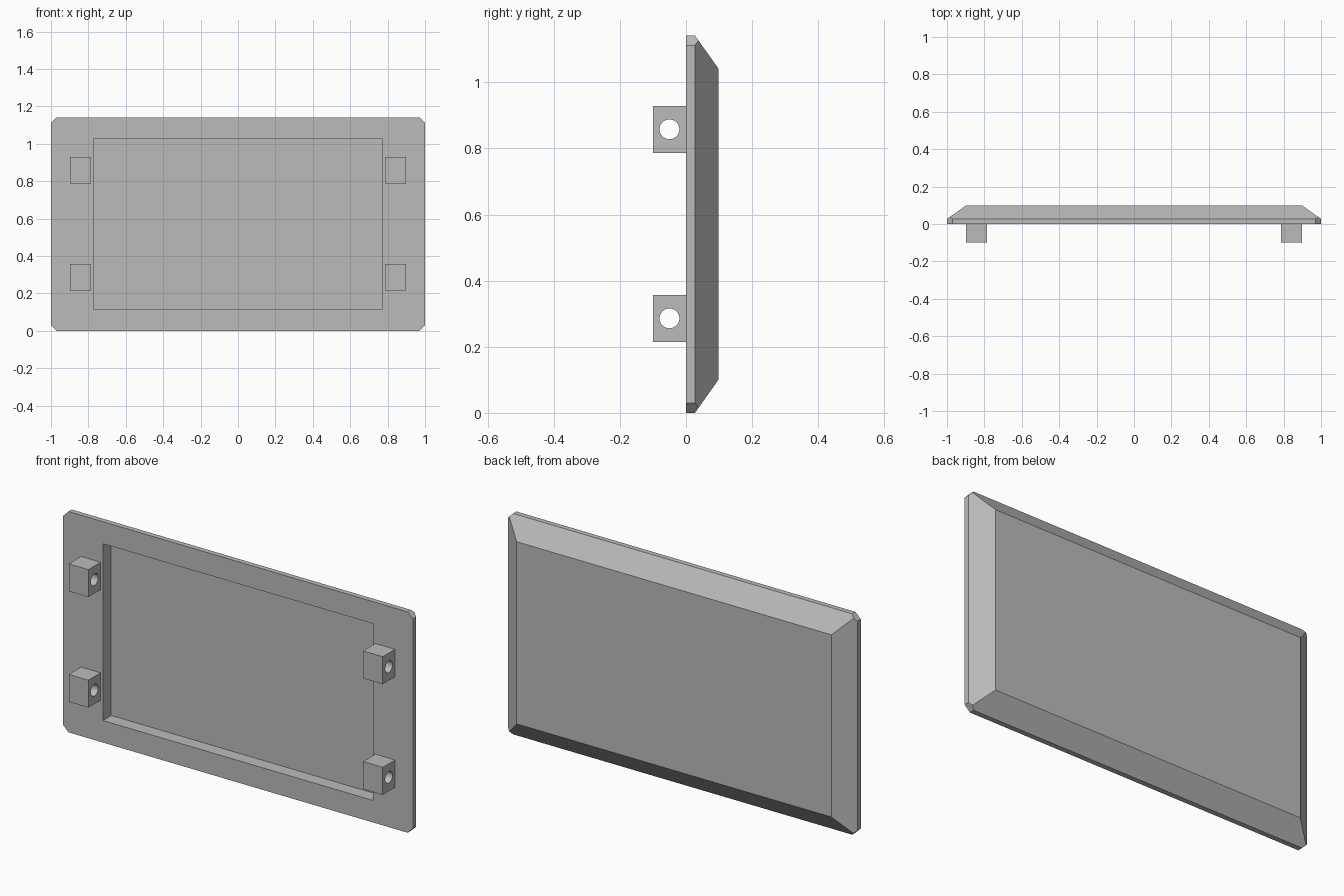
import bpy, bmesh, math
from mathutils import Vector

cube = bpy.data.objects.get("Cube")
if cube:
    bpy.data.objects.remove(cube, do_unlink=True)

HEIGHT = 1.142
MID = HEIGHT / 2
DEPTH = 0.098    # panel thickness
RIM = 0.027      # straight part of the edge
BEVEL = 0.1      # inset of the sloped border
CORNER = 0.03    # cut at each corner

grey = bpy.data.materials.new("plain grey")
grey.use_nodes = True
colour = (0.5, 0.5, 0.5, 1)
grey.diffuse_color = colour
grey.node_tree.nodes["Principled BSDF"].inputs["Base Color"].default_value = colour


def make_object(name, bm):
    bmesh.ops.recalc_face_normals(bm, faces=bm.faces)
    mesh = bpy.data.meshes.new(name)
    bm.to_mesh(mesh)
    bm.free()
    mesh.materials.append(grey)
    obj = bpy.data.objects.new(name, mesh)
    bpy.context.collection.objects.link(obj)
    return obj


def ring(bm, half_x, half_z, y):
    """Rectangle of vertices in the xz plane."""
    signs = ((-1, -1), (1, -1), (1, 1), (-1, 1))
    return [bm.verts.new((sx * half_x, y, MID + sz * half_z)) for sx, sz in signs]


def bridge(bm, a, b):
    for i in range(4):
        j = (i + 1) % 4
        bm.faces.new((a[i], a[j], b[j], b[i]))


# Panel: recess floor, recess walls, front frame, rim, slopes, back
bm = bmesh.new()
rings = [
    ring(bm, 0.773, 0.457, 0.068),
    ring(bm, 0.773, 0.457, 0),
    ring(bm, 1, MID, 0),
    ring(bm, 1, MID, RIM),
    ring(bm, 1 - BEVEL, MID - BEVEL, DEPTH),
]
bm.faces.new(rings[0])
for a, b in zip(rings, rings[1:]):
    bridge(bm, a, b)
bm.faces.new(rings[-1])

# Cut the four corners straight through the rim
for sx in (-1, 1):
    for sz in (-1, 1):
        cut = bmesh.ops.bisect_plane(
            bm, geom=bm.verts[:] + bm.edges[:] + bm.faces[:],
            plane_co=Vector((sx * (1 - CORNER), 0, MID + sz * MID)),
            plane_no=Vector((sx, 0, sz)).normalized(), clear_outer=True)
        edges = [e for e in cut["geom_cut"] if isinstance(e, bmesh.types.BMEdge)]
        bmesh.ops.holes_fill(bm, edges=[e for e in edges if e.is_boundary], sides=0)
make_object("panel", bm)


# Mounting lugs: square blocks with a round hole running along x
def lug(name, x, z, half_x=0.056, half_z=0.071, radius=0.03, steps=32):
    bm = bmesh.new()
    y, half_y = -0.05, 0.05
    sides = []
    for sx in (-1, 1):
        outer, inner = [], []
        for i in range(steps):
            t = 2 * math.pi * i / steps
            c, s = math.cos(t), math.sin(t)
            k = 1 / max(abs(c), abs(s))
            outer.append(bm.verts.new((x + sx * half_x, y + half_y * c * k, z + half_z * s * k)))
            inner.append(bm.verts.new((x + sx * half_x, y + radius * c, z + radius * s)))
        sides.append((outer, inner))
    (o1, i1), (o2, i2) = sides
    for i in range(steps):
        j = (i + 1) % steps
        for a, b in ((o1, o2), (o2, i2), (i2, i1), (i1, o1)):
            bm.faces.new((a[i], a[j], b[j], b[i]))
    bmesh.ops.dissolve_limit(bm, angle_limit=0.01, verts=bm.verts[:], edges=[
        e for e in bm.edges if all(v in set(o1 + o2) for v in e.verts)])
    obj = make_object(name, bm)
    bpy.ops.object.select_all(action='DESELECT')
    obj.select_set(True)
    bpy.context.view_layer.objects.active = obj
    bpy.ops.object.shade_smooth_by_angle(angle=math.radians(30))


for side, x in (("left", 0.842), ("right", -0.842)):
    for level, z in (("lower", MID - 0.285), ("upper", MID + 0.287)):
        lug(f"{level}_{side}_lug", x, z)
